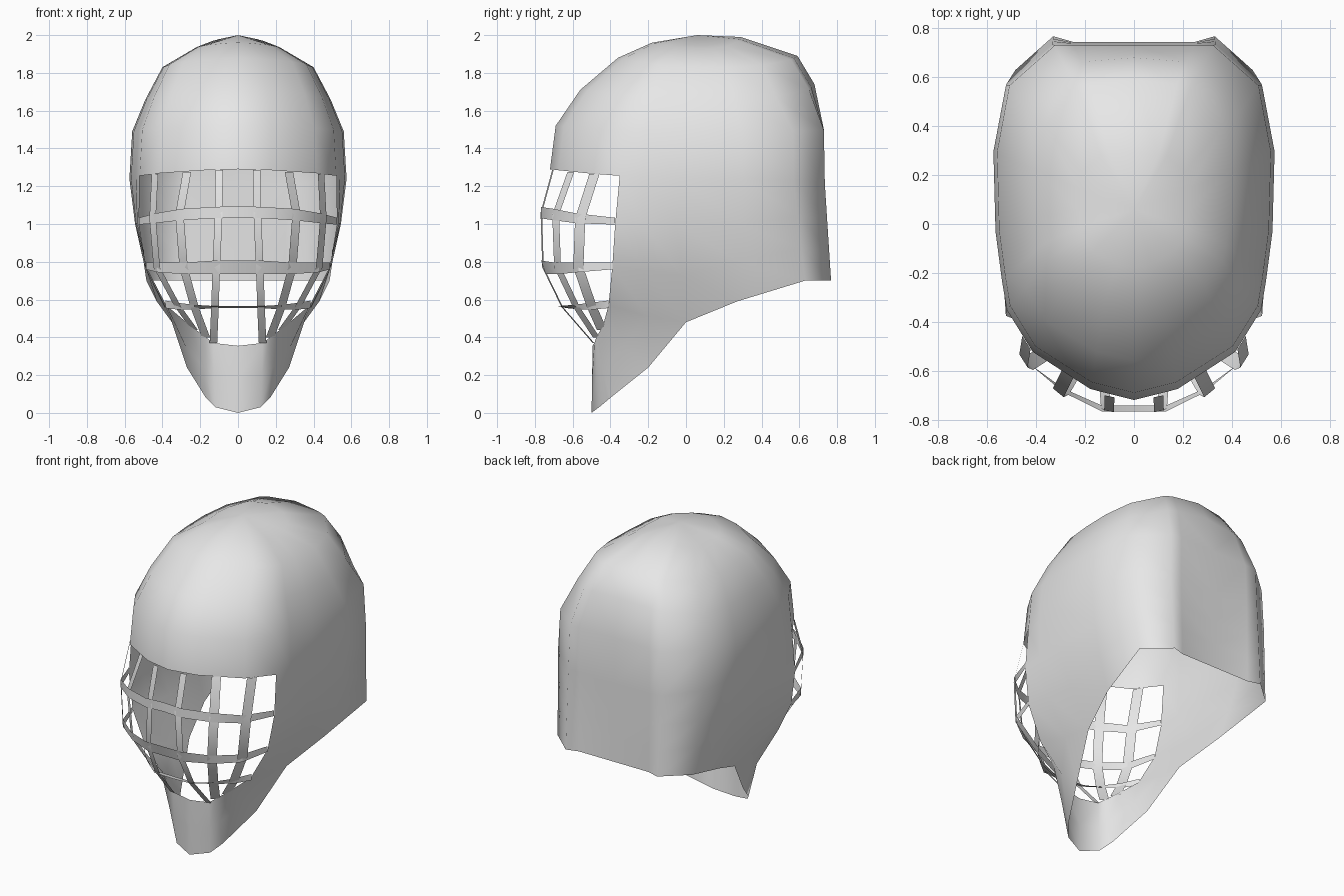
import bpy, bmesh, math
from mathutils import Vector

cube = bpy.data.objects.get("Cube")
if cube:
    bpy.data.objects.remove(cube, do_unlink=True)

grey = bpy.data.materials.new("light_grey")
grey.use_nodes = True
grey.diffuse_color = (0.8, 0.8, 0.8, 1)
grey.node_tree.nodes["Principled BSDF"].inputs["Base Color"].default_value = (0.8, 0.8, 0.8, 1)


def finish(name, bm, angle):
    """Turn half a part into an object mirrored across x."""
    bmesh.ops.remove_doubles(bm, verts=bm.verts[:], dist=0.0005)
    bmesh.ops.recalc_face_normals(bm, faces=bm.faces[:])
    mesh = bpy.data.meshes.new(name)
    bm.to_mesh(mesh)
    bm.free()
    mesh.materials.append(grey)
    obj = bpy.data.objects.new(name, mesh)
    bpy.context.collection.objects.link(obj)
    mirror = obj.modifiers.new("mirror", 'MIRROR')
    mirror.use_axis = (True, False, False)
    mirror.merge_threshold = 0.001
    bpy.ops.object.select_all(action='DESELECT')
    obj.select_set(True)
    bpy.context.view_layer.objects.active = obj
    bpy.ops.object.shade_smooth_by_angle(angle=math.radians(angle))


def loft(bm, rows):
    """Skin a list of equally long point rows with quads."""
    grid = [[bm.verts.new(p) for p in row] for row in rows]
    for a, b in zip(grid, grid[1:]):
        for i in range(len(a) - 1):
            bm.faces.new((a[i], a[i + 1], b[i + 1], b[i]))


# Half plan outline of the dome, brow centre to back centre
PLAN = [(0, -1), (.31, -.945), (.72, -.76), (.905, -.55), (.94, -.40), (.985, -.16),
        (1, .31), (.91, .74), (.58, 1.0), (.44, 1.0), (0, 1)]
# Dome rings: front y, front z, half width, side z, back y, back z, back rounding
RINGS = [(-.18, 1.96, .23, 1.93, .29, 1.99, .2),
         (-.36, 1.88, .40, 1.83, .59, 1.89, .2),
         (-.56, 1.71, .49, 1.66, .68, 1.74, .15),
         (-.69, 1.52, .56, 1.49, .73, 1.50, 0),
         (-.72, 1.29, .575, 1.24, .735, 1.20, 0)]
MID_Y = 0.1


def ring(fy, fz, w, sz, by, bz, rounding):
    pts = []
    for u, v in PLAN:
        if v < 0:
            y, z = MID_Y - v * (fy - MID_Y), sz + (fz - sz) * v * v
        else:
            y = MID_Y + v * (1 - rounding * u * u) * (by - MID_Y)
            z = sz + (bz - sz) * (1 - u * u)
        pts.append(Vector((u * w, y, z)))
    return pts


# Helmet shell: dome
shell = bmesh.new()
rings = [ring(*r) for r in RINGS]
loft(shell, rings)
crown = shell.verts.new((0, .06, 2.0))
shell.verts.ensure_lookup_table()
top = shell.verts[:len(PLAN)]
for a, b in zip(top, top[1:]):
    shell.faces.new((crown, a, b))

# Helmet shell: cheeks and back, one column of points at a time
brim = rings[-1]
columns = [
    [brim[3], (.524, -.375, 1.0), (.487, -.39, .775), (.38, -.41, .57)],
    [brim[4], (.534, -.23, 1.0), (.485, -.22, .755), (.36, -.2, .51)],
    [brim[5], (.54, -.05, 1.0), (.475, -.02, .73), (.35, 0, .48)],
    [brim[6], (.545, .29, 1.0), (.5, .28, .8), (.43, .27, .59)]]
hems = [(.485, .63, .7), (.33, .768, .7), (.25, .745, .7), (0, .745, .7)]
for start, hem in zip(brim[7:], hems):
    columns.append([start.lerp(Vector(hem), t) for t in (0, .36, .68, 1)])
loft(shell, columns)

# Helmet shell: jaw and chin, from the face opening to the lower hem
jaw_top = [(.38, -.41, .57), (.25, -.44, .46), (.17, -.475, .40),
           (.13, -.485, .37), (0, -.495, .355)]
jaw_mid = [(.36, -.2, .51), (.277, -.335, .35), (.182, -.447, .24),
           (.127, -.475, .20), (0, -.497, .18)]
jaw_hem = [(.35, 0, .48), (.27, -.2, .24), (.17, -.4, .08),
           (.12, -.46, .03), (0, -.5, 0)]
loft(shell, [jaw_top, jaw_mid, jaw_hem])
finish("helmet_shell", shell, 60)


def strip(bm, path, widths):
    """Flat bar along path; widths are half-width vectors at each point."""
    path = [Vector(p) for p in path]
    widths = [Vector(w) for w in widths]
    loft(bm, [[p + w for p, w in zip(path, widths)],
              [p - w for p, w in zip(path, widths)]])


# Cage: horizontal bars
bars = bmesh.new()
strip(bars, [(0, -.768, 1.065), (.13, -.768, 1.06), (.3, -.70, 1.05),
             (.44, -.58, 1.03), (.524, -.375, 1.015)],
      [(0, 0, h) for h in (.03, .03, .03, .026, .018)])
strip(bars, [(0, -.755, .77), (.13, -.755, .77), (.29, -.68, .765),
             (.43, -.57, .77), (.487, -.39, .778)],
      [(0, -.012, .036), (0, -.012, .036), (0, -.008, .03), (0, 0, .025), (0, 0, .018)])
strip(bars, [(0, -.655, .56), (.13, -.65, .56), (.23, -.58, .56),
             (.32, -.5, .565), (.385, -.41, .575)],
      [(0, -.025, .006), (0, -.025, .006), (0, -.015, .012), (0, -.005, .018), (0, 0, .02)])
finish("cage_cross_bars", bars, 30)

# Cage: upright bars
bars = bmesh.new()
uprights = [
    ([(.1, -.705, 1.285), (.102, -.766, 1.06), (.115, -.757, .77),
      (.122, -.655, .56), (.13, -.49, .37)], (.02, .004, 0)),
    ([(.27, -.61, 1.275), (.31, -.69, 1.05), (.288, -.68, .77),
      (.23, -.58, .56), (.17, -.475, .40)], (.022, .018, 0)),
    ([(.44, -.485, 1.265), (.452, -.56, 1.03), (.43, -.57, .77),
      (.32, -.5, .565), (.23, -.445, .44)], (.017, .027, 0))]
for path, half in uprights:
    strip(bars, path, [half] * len(path))
finish("cage_uprights", bars, 30)
